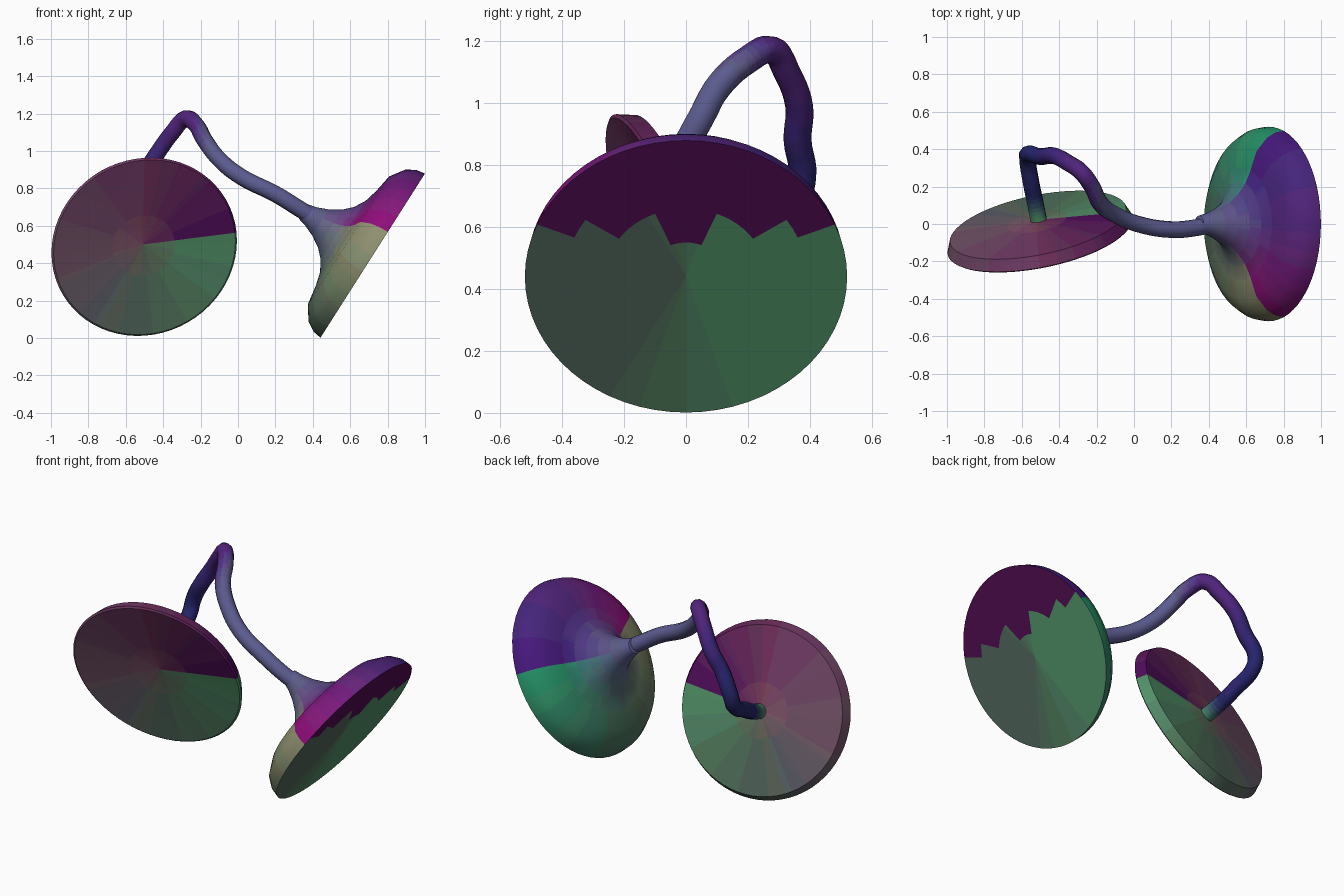
import bpy, bmesh, math
from mathutils import Vector

cube = bpy.data.objects.get("Cube")
if cube:
    bpy.data.objects.remove(cube)

SIDES = 64
PURPLE, MAGENTA, INDIGO = (.32, .07, .34), (.58, .08, .48), (.26, .12, .50)
GREEN, OLIVE, MOSS, TEAL = (.32, .58, .40), (.58, .58, .44), (.30, .42, .36), (.16, .58, .42)
SLATE, MAUVE, NAVY, VIOLET = (.36, .37, .54), (.46, .32, .42), (.16, .18, .42), (.32, .18, .50)


def mix(a, b, t):
    t = max(0, min(1, t))
    return tuple(p + (q - p) * t for p, q in zip(a, b))


def ramp(stops, value):
    for (v0, c0), (v1, c1) in zip(stops, stops[1:]):
        if value <= v1:
            return mix(c0, c1, (value - v0) / (v1 - v0))
    return stops[-1][1]


def material(colour):
    # Nearby tints share one material
    steps = [round(c * 25) for c in colour]
    name = "tint_" + "_".join(map(str, steps))
    mat = bpy.data.materials.get(name)
    if mat is None:
        mat = bpy.data.materials.new(name)
        rgba = [(s / 25) ** 2.2 for s in steps] + [1]
        mat.diffuse_color = rgba
        mat.use_nodes = True
        bsdf = mat.node_tree.nodes["Principled BSDF"]
        bsdf.inputs["Base Color"].default_value = rgba
        bsdf.inputs["Roughness"].default_value = .7
    return mat


def paint(obj, colour_at):
    slots = {}
    for poly in obj.data.polygons:
        mat = material(colour_at(poly.center))
        if mat.name not in slots:
            slots[mat.name] = len(slots)
            obj.data.materials.append(mat)
        poly.material_index = slots[mat.name]


def smooth(obj, degrees):
    bpy.ops.object.select_all(action='DESELECT')
    obj.select_set(True)
    bpy.context.view_layer.objects.active = obj
    bpy.ops.object.shade_smooth_by_angle(angle=math.radians(degrees))


def revolve(name, profile, centre, axis, side, colour):
    """Turn (radius, height) points about an axis; colour takes angle, radius, height."""
    c, w = Vector(centre), Vector(axis).normalized()
    u = Vector(side)
    u = (u - w * u.dot(w)).normalized()
    v = w.cross(u)
    bm = bmesh.new()
    rings = []
    for r, h in profile:
        count = SIDES if r else 1
        rings.append([bm.verts.new(c + w * h + (u * math.cos(a) + v * math.sin(a)) * r)
                      for a in (math.tau * i / SIDES for i in range(count))])
    for lo, hi in zip(rings, rings[1:]):
        for i in range(SIDES):
            j = (i + 1) % SIDES
            quad = [lo[i % len(lo)], lo[j % len(lo)], hi[j % len(hi)], hi[i % len(hi)]]
            bm.faces.new(list(dict.fromkeys(quad)))
    bmesh.ops.recalc_face_normals(bm, faces=bm.faces)
    mesh = bpy.data.meshes.new(name)
    bm.to_mesh(mesh)
    bm.free()
    obj = bpy.data.objects.new(name, mesh)
    bpy.context.collection.objects.link(obj)

    def colour_at(p):
        d = p - c
        x, y = d.dot(u), d.dot(v)
        return colour(math.degrees(math.atan2(y, x)) % 360, math.hypot(x, y), d.dot(w))

    paint(obj, colour_at)
    smooth(obj, 32)
    return obj


# Flared base: flat mouth, bevelled rim, trumpet neck
def flare_colour(angle, r, h):
    if h < .005:
        height = r * math.sin(math.radians(angle))
        if height > .18:
            return PURPLE
        return mix(MOSS, GREEN, .5 - math.cos(math.radians(angle)))
    if 15 < angle < 165:
        tint = ramp([(15, MAGENTA), (90, VIOLET), (165, INDIGO)], angle)
    else:
        tint = ramp([(165, TEAL), (270, MOSS), (375, OLIVE)],
                    angle if angle >= 165 else angle + 360)
    return mix(SLATE, tint, (r - .06) / .24)


revolve("flared_base",
        [(0, 0), (.13, 0), (.26, 0), (.39, 0), (.52, 0), (.512, .05), (.482, .1),
         (.405, .153), (.3, .17), (.225, .19), (.165, .225), (.12, .27),
         (.083, .33), (.058, .39), (.045, .44), (0, .45)],
        (.72, 0, .44), (-.844, 0, .537), (0, -1, 0), flare_colour)


# Tilted disc: shallow dished front, chamfered rim, slightly domed back
def disc_colour(angle, r, h):
    turn = (angle - 174) % 360
    tint = ramp([(0, GREEN), (90, MOSS), (190, MAUVE), (275, (.44, .22, .38)),
                 (360, PURPLE)], turn)
    return mix((.55, .36, .36), tint, .4 + r * 3)


revolve("tilted_disc",
        [(0, .045), (.17, .03), (.34, .015), (.495, 0), (.505, .008), (.48, .07),
         (.32, .08), (.16, .09), (0, .1)],
        (-.5, -.07, .485), (-.19, .92, .33), (-1, 0, 0), disc_colour)


# Arched arm running from the neck over to the back of the disc
path = [(.42, 0, .635), (.33, -.02, .69), (.2, -.03, .77), (.02, .0, .86),
        (-.1, .05, .955), (-.18, .11, 1.06), (-.225, .2, 1.14), (-.28, .275, 1.172),
        (-.35, .325, 1.1), (-.43, .365, .99), (-.5, .36, .88), (-.565, .375, .76),
        (-.57, .35, .69), (-.55, .22, .61), (-.525, .1, .545), (-.505, 0, .505)]
curve = bpy.data.curves.new("arm", 'CURVE')
curve.dimensions = '3D'
curve.bevel_depth = .045
curve.bevel_resolution = 3
curve.resolution_u = 5
curve.use_fill_caps = True
spline = curve.splines.new('BEZIER')
spline.bezier_points.add(len(path) - 1)
for point, co in zip(spline.bezier_points, path):
    point.co = co
    point.handle_left_type = point.handle_right_type = 'AUTO'
arm = bpy.data.objects.new("arm", curve)
bpy.context.collection.objects.link(arm)
bpy.ops.object.select_all(action='DESELECT')
arm.select_set(True)
bpy.context.view_layer.objects.active = arm
bpy.ops.object.convert(target='MESH')
arm = bpy.context.view_layer.objects.active


def arm_colour(p):
    if p.x < -.45 and p.y < .2:
        return mix(GREEN, NAVY, (p.y - .02) / .12)
    return ramp([(-.55, NAVY), (-.35, VIOLET), (-.23, VIOLET), (-.16, SLATE)], p.x)


paint(arm, arm_colour)
smooth(arm, 50)
